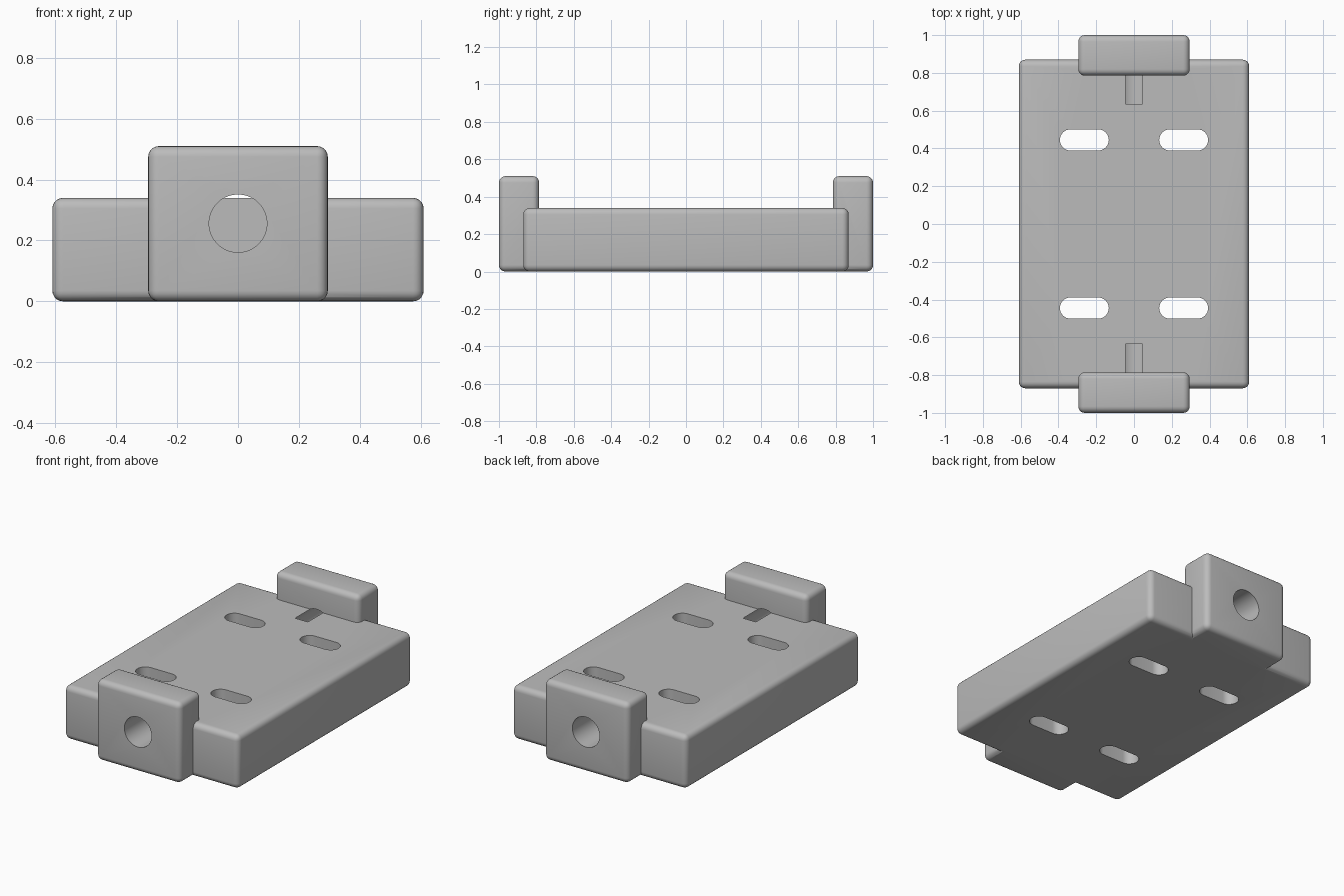
import bpy
import bmesh
import math
from mathutils import Matrix, Vector

cube = bpy.data.objects.get("Cube")
if cube:
    bpy.data.objects.remove(cube, do_unlink=True)

grey = bpy.data.materials.new("plain_grey")
grey.use_nodes = True
grey.diffuse_color = (0.5, 0.5, 0.5, 1)
grey.node_tree.nodes["Principled BSDF"].inputs["Base Color"].default_value = grey.diffuse_color


def make_object(name, bm):
    mesh = bpy.data.meshes.new(name)
    bmesh.ops.recalc_face_normals(bm, faces=bm.faces)
    bm.to_mesh(mesh)
    bm.free()
    mesh.materials.append(grey)
    obj = bpy.data.objects.new(name, mesh)
    bpy.context.collection.objects.link(obj)
    return obj


def rounded_box(name, size, centre, radius):
    bm = bmesh.new()
    bmesh.ops.create_cube(bm, size=1)
    bmesh.ops.scale(bm, vec=size, verts=bm.verts)
    bmesh.ops.translate(bm, vec=centre, verts=bm.verts)
    bmesh.ops.bevel(bm, geom=bm.edges[:], offset=radius, segments=5,
                    profile=0.5, affect='EDGES')
    return make_object(name, bm)


def slot_cutter(name, x, y, half_straight, radius, steps=16):
    # stadium outline extruded through the plate
    bm = bmesh.new()
    verts = []
    for side in (1, -1):
        for i in range(steps + 1):
            a = math.pi * i / steps - side * math.pi / 2
            verts.append(bm.verts.new((x + side * half_straight + radius * math.cos(a),
                                       y + radius * math.sin(a), -0.2)))
    face = bm.faces.new(verts)
    top = bmesh.ops.extrude_face_region(bm, geom=[face])["geom"]
    bmesh.ops.translate(bm, vec=(0, 0, 1),
                        verts=[v for v in top if isinstance(v, bmesh.types.BMVert)])
    return make_object(name, bm)


def bore_cutter(name, side, inner, outer):
    bm = bmesh.new()
    place = (Matrix.Translation(Vector((0, side * (inner + outer) / 2, 0.256)))
             @ Matrix.Rotation(math.pi / 2, 4, 'X'))
    bmesh.ops.create_cone(bm, cap_ends=True, segments=64, radius1=0.095, radius2=0.095,
                          depth=outer - inner, matrix=place)
    return make_object(name, bm)


def combine(target, other, operation):
    bpy.context.view_layer.objects.active = target
    mod = target.modifiers.new(operation.lower(), 'BOOLEAN')
    mod.operation = operation
    mod.solver = 'EXACT'
    mod.object = other
    bpy.ops.object.modifier_apply(modifier=mod.name)
    bpy.data.objects.remove(other, do_unlink=True)


# Base plate with a raised block at each end
plate = rounded_box("mounting_plate", (1.22, 1.74, 0.34), (0, 0, 0.17), 0.035)
for side in (-1, 1):
    block = rounded_box("end_block", (0.59, 0.215, 0.51), (0, side * 0.8925, 0.255), 0.035)
    combine(plate, block, 'UNION')

# Blind bores through the end blocks, breaking the plate's top
for side in (-1, 1):
    combine(plate, bore_cutter("bore", side, 0.635, 1.1), 'DIFFERENCE')

# Four elongated mounting slots
for sx in (-1, 1):
    for sy in (-1, 1):
        combine(plate, slot_cutter("slot", sx * 0.263, sy * 0.445, 0.0735, 0.056), 'DIFFERENCE')

# Smooth shading with crisp cut edges
bpy.ops.object.select_all(action='DESELECT')
plate.select_set(True)
bpy.context.view_layer.objects.active = plate
bpy.ops.object.shade_smooth_by_angle(angle=math.radians(30))
